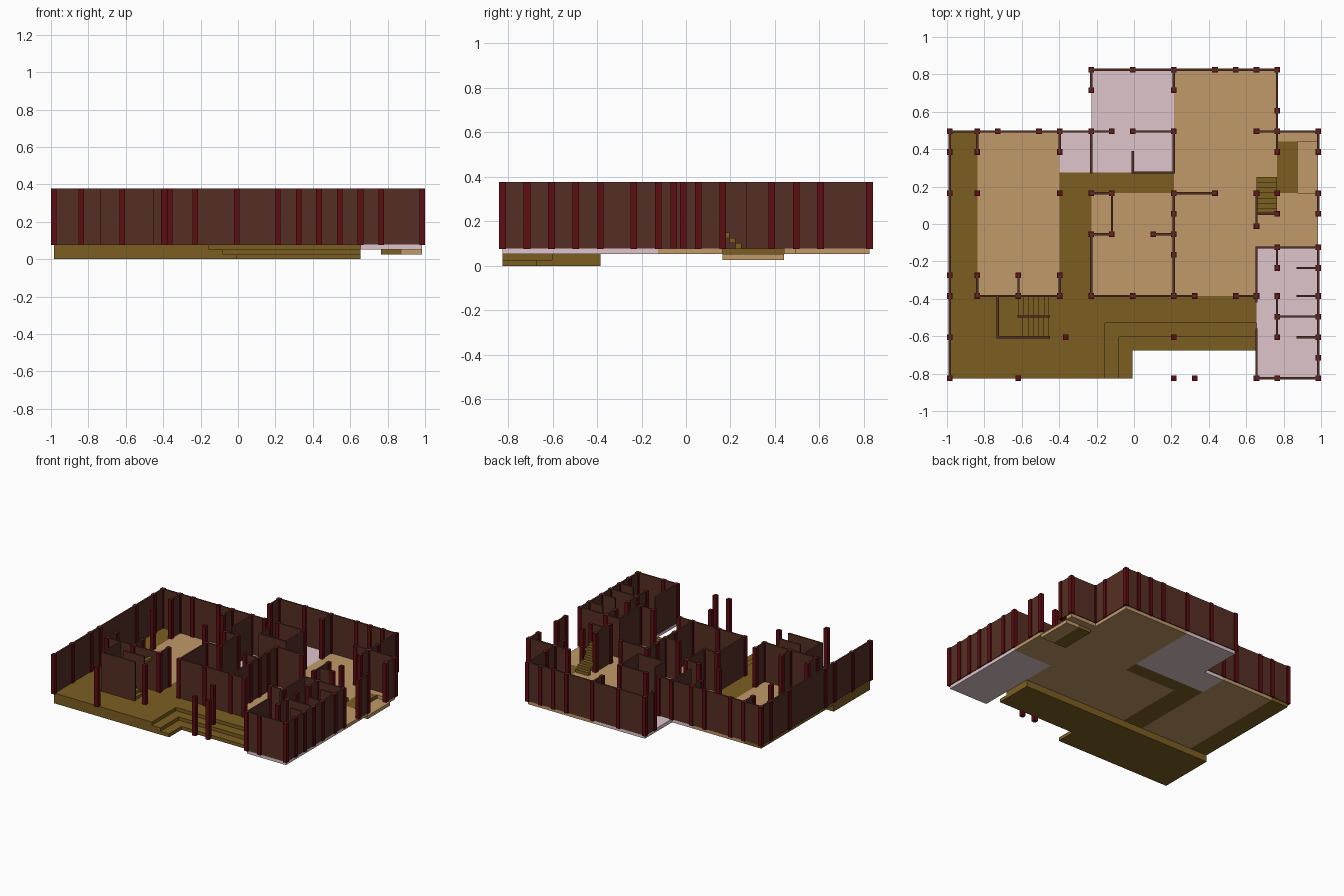
import bpy, bmesh

R = 0.026            # height of one step
F = 3 * R            # floor level
TOP = 0.377          # top of walls and posts


def material(name, rgb):
    m = bpy.data.materials.new(name)
    m.diffuse_color = (*rgb, 1)
    return m


WOOD = material("deck_wood", (0.20, 0.11, 0.015))
TAN = material("tan_floor", (0.53, 0.32, 0.14))
PINK = material("pink_tile", (0.73, 0.56, 0.60))
WALL = material("wall_brown", (0.09, 0.028, 0.018))
POST = material("post_red", (0.11, 0.004, 0.006))


def boxes(name, mat, items):
    """One object from boxes given as (x0, x1, y0, y1, z0, z1)."""
    bm = bmesh.new()
    for x0, x1, y0, y1, z0, z1 in items:
        vs = bmesh.ops.create_cube(bm, size=1)["verts"]
        for v in vs:
            v.co.x = x1 if v.co.x > 0 else x0
            v.co.y = y1 if v.co.y > 0 else y0
            v.co.z = z1 if v.co.z > 0 else z0
    me = bpy.data.meshes.new(name)
    bm.to_mesh(me)
    bm.free()
    me.materials.append(mat)
    ob = bpy.data.objects.new(name, me)
    bpy.context.collection.objects.link(ob)
    return ob


def slab(name, mat, x0, x1, y0, y1, z0=2 * R, z1=F):
    return boxes(name, mat, [(x0, x1, y0, y1, z0, z1)])


def walls(name, runs, t=0.006):
    """Walls as (x0, y0, x1, y1) centre lines."""
    boxes(name, WALL, [(x0 - t, x1 + t, y0 - t, y1 + t, F, TOP) for x0, y0, x1, y1 in runs])


# Room floors
slab("left_gallery_floor", WOOD, -.985, -.838, -.385, .495)
slab("left_room_floor", TAN, -.838, -.397, -.385, .495)
slab("hall_floor", WOOD, -.397, -.228, -.385, .275)
slab("cross_hall_floor", WOOD, -.228, .213, .165, .275)
slab("bath_floor", PINK, -.397, .213, .275, .495)
slab("back_floor", PINK, -.228, .213, .495, .825)
slab("middle_room_floor", TAN, -.228, .213, -.385, .165)
slab("main_room_floor", TAN, .213, .655, -.385, .825)
slab("main_room_side_floor", TAN, .655, .765, -.125, .825)
slab("right_room_floor", TAN, .765, .985, -.125, .165)
slab("entry_strip_floor", TAN, .765, .985, .44, .495)
slab("wash_wing_floor", PINK, .655, .985, -.825, -.125)

# Sunken entry on the right side
slab("entry_step", WOOD, .765, .875, .165, .44, R, F)
slab("entry_landing", TAN, .875, .985, .165, .44, R, 2 * R)

# Front deck with wrap-around steps
slab("deck_left", WOOD, -.985, -.155, -.825, -.385, 0, F)
slab("deck_right", WOOD, -.155, .655, -.53, -.385, 0, F)
for i, (x, y) in enumerate([(-.081, -.603), (-.007, -.675)]):
    h = (2 - i) * R
    xp, yp = x - .074, y + .073
    slab(f"deck_step_side_{i}", WOOD, xp, x, -.825, yp, 0, h)
    slab(f"deck_step_front_{i}", WOOD, xp, .655, y, yp, 0, h)

# Front stair: lower flight, landing, upper flight
s, n = .0275, 6
lower = [(-.455 - (i + 1) * s, -.455 - i * s, -.605, -.495, F + i * .021, F + (i + 1) * .021)
         for i in range(n)]
mid = F + n * .021
upper = [(-.62 + i * s, -.62 + (i + 1) * s, -.495, -.385, mid + i * .021, mid + (i + 1) * .021)
         for i in range(n)]
boxes("front_stair", WOOD, lower + upper + [(-.728, -.62, -.605, -.385, mid - .021, mid)])

# Side stair rising toward the front
boxes("side_stair", WOOD, [(.655, .765, .25 - (i + 1) * s, .25 - i * s, F + i * .024, F + (i + 1) * .024)
                           for i in range(7)])

# Outer walls
walls("outer_walls", [
    (-.228, .825, .765, .825), (-.228, .715, -.228, .825), (.765, .385, .765, .825),
    (.655, .495, .985, .495), (.985, .385, .985, .495), (.985, .055, .985, .165),
    (-.985, .495, -.118, .495), (-.985, -.825, -.985, .495), (-.838, -.385, -.397, -.385),
    (-.228, -.385, .325, -.385), (.545, -.385, .655, -.385)])

# Inner partitions
walls("inner_walls", [
    (.213, .715, .213, .825), (-.007, .495, .213, .495), (.213, .275, .213, .495),
    (-.007, .275, .213, .275), (-.007, .275, -.007, .385), (-.228, .275, -.228, .495),
    (-.397, .385, -.397, .495), (-.838, .385, -.838, .495), (-.228, .165, -.118, .165),
    (.213, .165, .433, .165), (-.118, -.055, -.118, .165), (-.228, -.055, -.118, -.055),
    (.103, -.055, .213, -.055), (.213, -.385, .213, .165), (-.228, -.385, -.228, -.055),
    (-.838, -.385, -.838, -.275), (-.618, -.385, -.618, -.275), (-.397, -.385, -.397, -.275)])

# Stair walls
walls("stair_walls", [
    (-.728, -.605, -.728, -.385), (-.728, -.605, -.455, -.605), (-.618, -.495, -.455, -.495),
    (.655, -.012, .655, .165), (.655, .055, .765, .055)])

# Wash wing walls and stalls
walls("wash_wing_walls", [
    (.655, -.825, .655, -.565), (.655, -.415, .655, -.125), (.655, -.125, .985, -.125),
    (.985, -.825, .985, -.125), (.655, -.825, .985, -.825), (.765, -.235, .765, -.125),
    (.765, -.605, .765, -.385), (.765, -.495, .985, -.495), (.875, -.235, .985, -.235),
    (.875, -.385, .985, -.385), (.875, -.605, .985, -.605)])

# Square posts, listed by row: y -> x positions
rows = {
    .825: "-.228 -.007 .213 .433 .545 .655 .765", .715: "-.228 .213", .605: ".765",
    .495: "-.985 -.838 -.728 -.508 -.397 -.228 -.118 -.007 .213 .655 .765 .985",
    .385: "-.985 -.838 -.397 .765 .985",
    .165: "-.985 -.838 -.397 -.228 -.118 .213 .433 .655 .765 .985",
    .055: ".213 .765 .985", -.012: ".655", -.055: "-.228 -.118 .103 .213",
    -.125: ".765 .985", -.165: ".213", -.235: ".765 .985", -.275: "-.985 -.838 -.618 -.397",
    -.385: "-.985 -.838 -.618 -.397 -.228 -.007 .213 .325 .545 .655 .765 .985",
    -.495: ".765 .985", -.605: "-.985 -.365 .213 .765 .985", -.715: ".985",
    -.825: "-.985 -.618 .213 .325 .655 .765 .985"}
p = .015
boxes("posts", POST, [(x - p, x + p, y - p, y + p, F - .002, TOP)
                      for y, xs in rows.items() for x in map(float, xs.split())])
